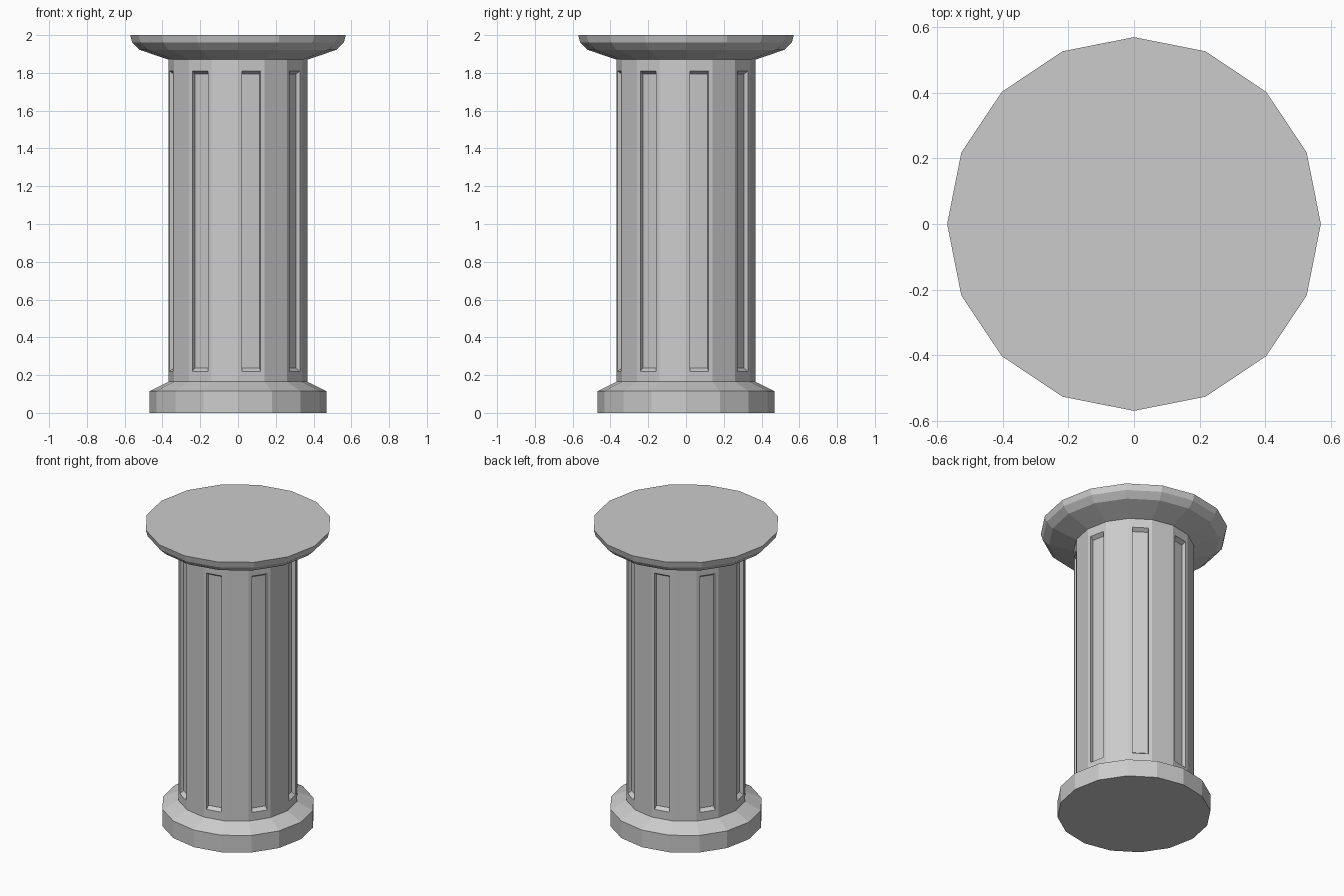
import bpy, bmesh
from math import cos, sin, pi

if "Cube" in bpy.data.objects:
    bpy.data.objects.remove(bpy.data.objects["Cube"])

SIDES = 16
# radius, height: base block, chamfer, shaft, flared capital
PROFILE = [(0.468, 0), (0.468, 0.115), (0.368, 0.165), (0.368, 1.87),
           (0.52, 1.922), (0.56, 1.96), (0.57, 2.0)]
SHAFT = 2  # profile segment that carries the panels

bm = bmesh.new()
rings = [[bm.verts.new((r * cos(2 * pi * k / SIDES), r * sin(2 * pi * k / SIDES), z))
          for k in range(SIDES)] for r, z in PROFILE]

# Faceted walls, with every second shaft face kept for a panel
panels = []
for i, (lower, upper) in enumerate(zip(rings, rings[1:])):
    for k in range(SIDES):
        n = (k + 1) % SIDES
        face = bm.faces.new((lower[k], lower[n], upper[n], upper[k]))
        if i == SHAFT and k % 2 == 0:
            panels.append(face)

# Flat bottom and top
bm.faces.new(rings[0][::-1])
bm.faces.new(rings[-1])
bm.normal_update()


def inset(face, thickness, depth, z_low, z_high):
    bmesh.ops.inset_individual(bm, faces=[face], thickness=thickness, depth=depth)
    for v in face.verts:
        v.co.z = z_low if v.co.z < 1 else z_high


# Recessed panels with sloping ends
for face in panels:
    inset(face, 0.031, 0, 0.22, 1.81)
    face.normal_update()
    inset(face, 0.001, -0.025, 0.237, 1.793)

bm.normal_update()
mesh = bpy.data.meshes.new("fluted_column")
bm.to_mesh(mesh)
bm.free()
bpy.context.collection.objects.link(bpy.data.objects.new("fluted_column", mesh))
